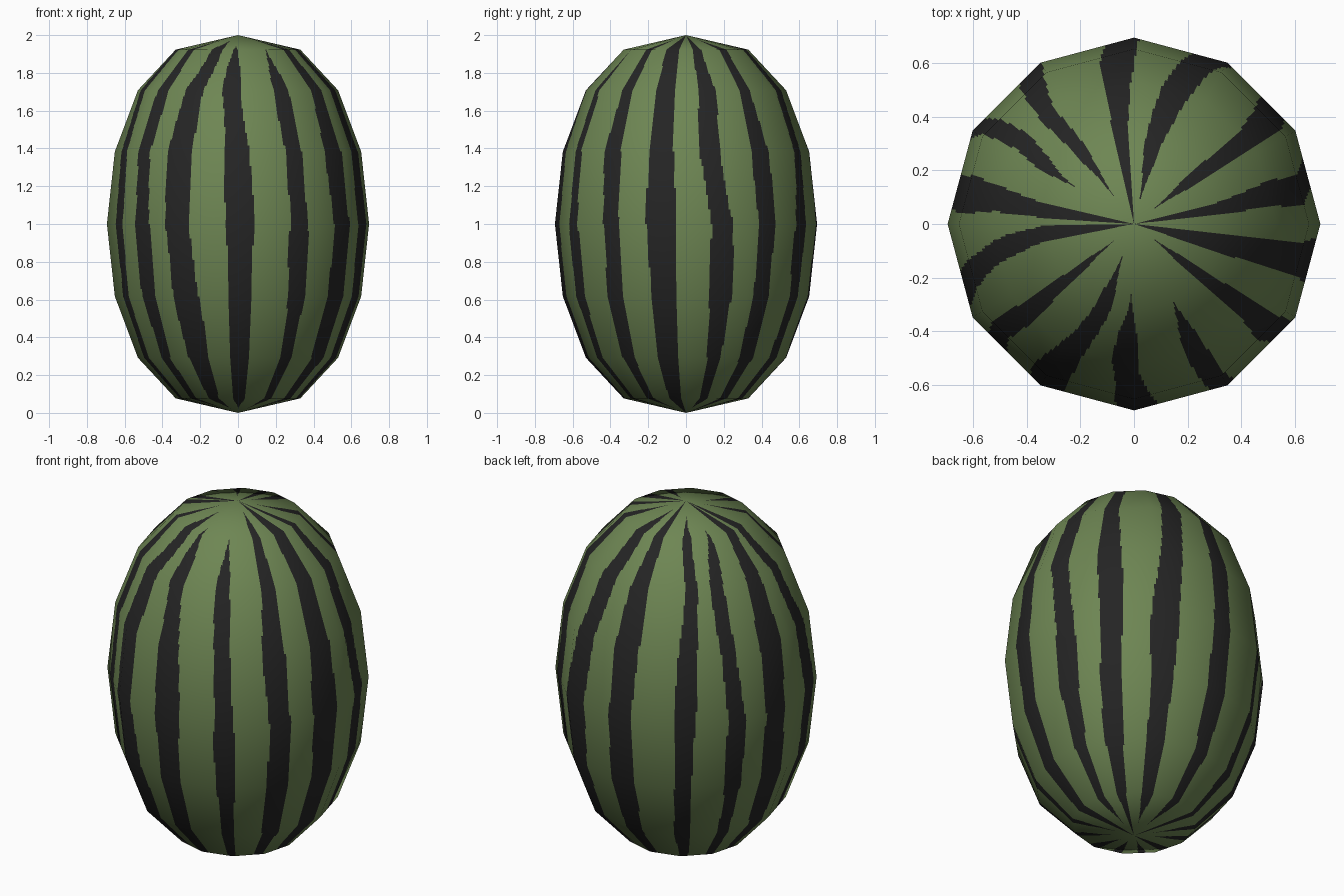
import bpy, bmesh, math
from mathutils import Vector

if "Cube" in bpy.data.objects:
    bpy.data.objects.remove(bpy.data.objects["Cube"])

SIDES, COLS, ROWS = 12, 32, 10      # low-poly sides, fine cells per facet and per band

# profile of the melon (radius, height)
PROFILE = [(0, 0), (.33, .077), (.53, .292), (.652, .617), (.694, 1),
           (.652, 1.383), (.53, 1.708), (.33, 1.923), (0, 2)]

# stripes: centre in facet units (0 = front, 3 = right) at z .3, 1, 1.38, 1.71, 1.92,
# then width and the radius from the pole at which the stripe ends on top
HEIGHTS = (.3, 1, 1.38, 1.71, 1.92)
STRIPES = [
    (.03, .03, -.01, -.13, -.09, .41, .27),
    (.98, .95, .91, .86, .88, .30, .32),
    (1.80, 1.80, 1.74, 1.77, 1.75, .34, .08),
    (2.65, 2.62, 2.60, 2.60, 2.58, .43, -.3),
    (3.56, 3.56, 3.38, 3.42, 3.35, .34, -.1),
    (4.28, 4.33, 4.28, 4.23, 4.25, .36, .08),
    (5.10, 5.15, 5.28, 5.42, 5.55, .42, .08),
    (6.10, 6.13, 6.18, 6.23, 6.28, .40, -.3),
    (7.10, 7.15, 7.20, 7.28, 7.20, .31, .14),
    (7.90, 7.95, 7.85, 7.78, 7.92, .27, .25),
    (8.67, 8.67, 8.66, 8.65, 8.72, .40, -.3),
    (9.65, 9.70, 9.58, 9.37, 9.20, .36, -.1),
    (10.40, 10.37, 10.28, 10.32, 10.32, .29, .09),
    (11.22, 11.05, 11.02, 11.12, 11.34, .43, .12),
]


def lerp_keys(keys, values, z):
    if z <= keys[0]:
        return values[0]
    for k in range(len(keys) - 1):
        if z <= keys[k + 1]:
            t = (z - keys[k]) / (keys[k + 1] - keys[k])
            return values[k] + t * (values[k + 1] - values[k])
    return values[-1]


def in_stripe(u, r, z):
    for i, s in enumerate(STRIPES):
        centre = lerp_keys(HEIGHTS, s[:5], z)
        end = s[6] if z > 1 else (-.3 if i in (3, 5, 8, 11) else .1)
        taper = min(1, max(0, (r - end) / .16))
        wobble = .03 * math.sin(7 * z + 2.3 * i)
        half = .5 * s[5] * taper * (1 - .2 * (z - 1) ** 2) + wobble * taper * .5
        off = (u - centre + SIDES / 2) % SIDES - SIDES / 2
        if abs(off) < half:
            return True
    return False


def ring_point(r, z, u):
    # point on the flat-sided ring
    k = math.floor(u)
    a, b = (math.radians(30 * j - 90) for j in (k, k + 1))
    pa = Vector((r * math.cos(a), r * math.sin(a), z))
    pb = Vector((r * math.cos(b), r * math.sin(b), z))
    return pa.lerp(pb, u - k)


def material(name, rgb):
    m = bpy.data.materials.new(name)
    m.diffuse_color = (*rgb, 1)
    m.use_nodes = True
    m.node_tree.nodes["Principled BSDF"].inputs["Base Color"].default_value = m.diffuse_color
    return m


# fine levels along the straight profile bands
levels = []
for (r0, z0), (r1, z1) in zip(PROFILE, PROFILE[1:]):
    levels += [(r0 + (r1 - r0) * j / ROWS, z0 + (z1 - z0) * j / ROWS) for j in range(ROWS)]
levels.append(PROFILE[-1])

# melon skin: flat facets divided finely so the stripes can be picked out
bm = bmesh.new()
n = SIDES * COLS
rings = []
for r, z in levels:
    if r == 0:
        rings.append([bm.verts.new((0, 0, z))] * n)
    else:
        rings.append([bm.verts.new(ring_point(r, z, c / COLS)) for c in range(n)])
for i in range(len(levels) - 1):
    r = (levels[i][0] + levels[i + 1][0]) / 2
    z = (levels[i][1] + levels[i + 1][1]) / 2
    for c in range(n):
        d = (c + 1) % n
        quad = [rings[i][c], rings[i][d], rings[i + 1][d], rings[i + 1][c]]
        face = bm.faces.new(list(dict.fromkeys(quad)))
        face.smooth = True
        face.material_index = int(in_stripe((c + .5) / COLS, r, z))

mesh = bpy.data.meshes.new("melon")
bm.to_mesh(mesh)
bm.free()
mesh.materials.append(material("rind green", (.155, .238, .087)))
mesh.materials.append(material("stripe black", (.018, .018, .018)))

# rounded shading over the facets
mesh.normals_split_custom_set_from_vertices(
    [Vector((v.co.x / .48, v.co.y / .48, v.co.z - 1)).normalized() for v in mesh.vertices])
melon = bpy.data.objects.new("melon", mesh)
bpy.context.collection.objects.link(melon)
